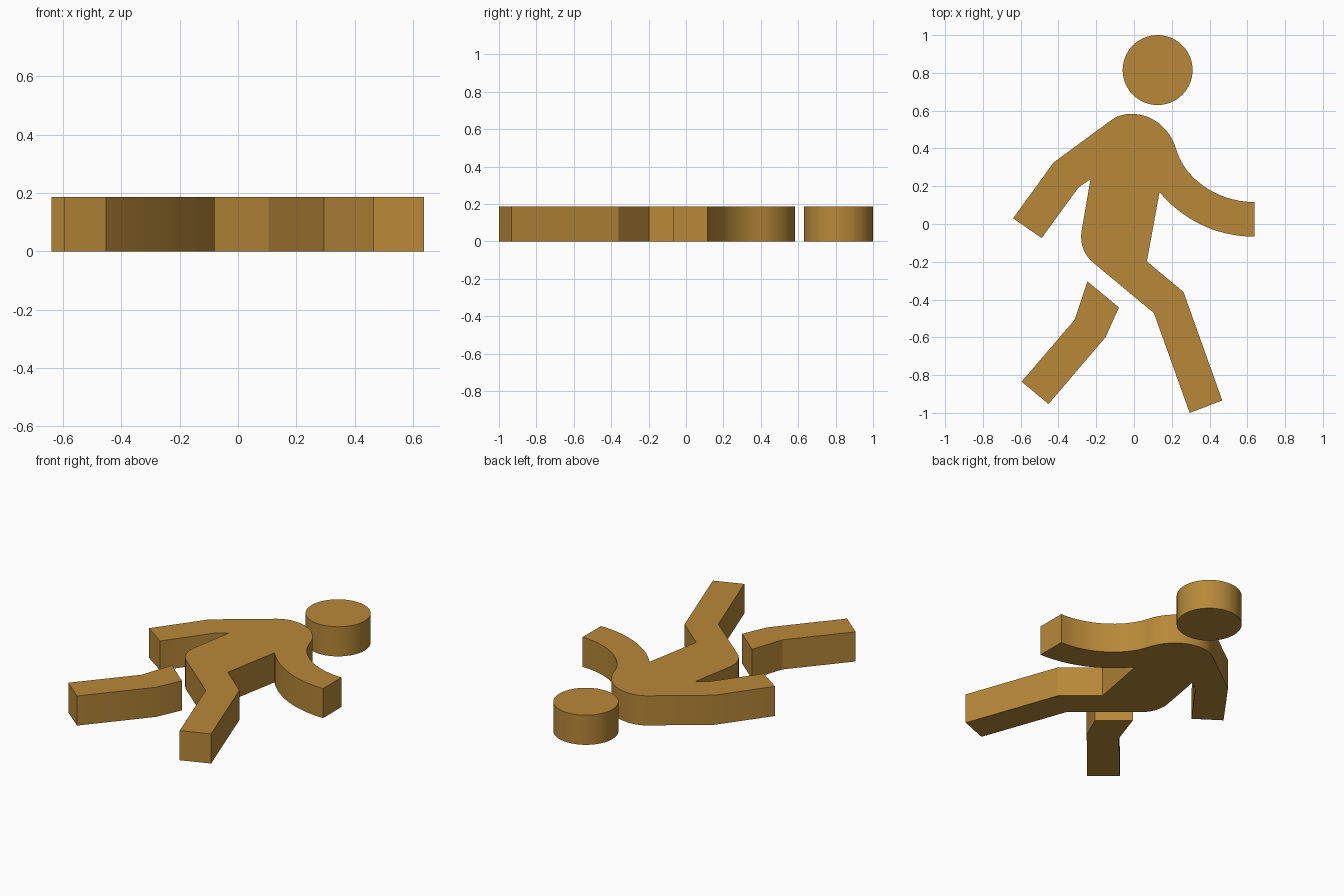
import bpy, bmesh
from math import radians
from mathutils.geometry import interpolate_bezier

if "Cube" in bpy.data.objects:
    bpy.data.objects.remove(bpy.data.objects["Cube"])

THICK = 0.186
mat = bpy.data.materials.new("ochre")
mat.diffuse_color = (0.48, 0.25, 0.04, 1)
mat.use_nodes = True
mat.node_tree.nodes["Principled BSDF"].inputs["Base Color"].default_value = mat.diffuse_color


def curve(p0, h0, h1, p1, n=16):
    """Points along a cubic curve from p0 to p1."""
    pts = interpolate_bezier(*[(x, y, 0) for x, y in (p0, h0, h1, p1)], n)
    return [(p.x, p.y) for p in pts]


def finish(obj, name):
    obj.name = obj.data.name = name
    obj.data.materials.append(mat)
    obj.data.shade_smooth()
    obj.data.set_sharp_from_angle(angle=radians(20))


def plate(name, outline):
    """Closed flat outline extruded up from the floor."""
    bm = bmesh.new()
    face = bm.faces.new([bm.verts.new((x, y, 0)) for x, y in outline])
    top = bmesh.ops.extrude_face_region(bm, geom=[face], use_keep_orig=True)["geom"]
    bmesh.ops.translate(bm, vec=(0, 0, THICK),
                        verts=[v for v in top if isinstance(v, bmesh.types.BMVert)])
    bmesh.ops.recalc_face_normals(bm, faces=bm.faces)
    mesh = bpy.data.meshes.new(name)
    bm.to_mesh(mesh)
    bm.free()
    obj = bpy.data.objects.new(name, mesh)
    bpy.context.collection.objects.link(obj)
    finish(obj, name)


# Round head disc
bpy.ops.mesh.primitive_cylinder_add(vertices=64, radius=0.185, depth=THICK,
                                    location=(0.125, 0.815, THICK / 2))
finish(bpy.context.object, "head")

# Torso with both arms and the leading leg, clockwise from the left hand
body = [(-0.64, 0.03), (-0.426, 0.325)]
body += curve((-0.12, 0.55), (-0.085, 0.575), (-0.05, 0.583), (-0.01, 0.583), 8)
body += curve((-0.01, 0.583), (0.105, 0.58), (0.195, 0.50), (0.225, 0.39))[1:]
body += curve((0.225, 0.39), (0.27, 0.24), (0.44, 0.116), (0.638, 0.116))[1:]
body += curve((0.638, -0.067), (0.44, -0.067), (0.26, 0.02), (0.135, 0.169))
body += [(0.068, -0.198), (0.262, -0.36), (0.467, -0.934), (0.295, -1.0), (0.105, -0.471)]
body += curve((-0.214, -0.206), (-0.27, -0.16), (-0.285, -0.10), (-0.278, -0.04), 12)
body += [(-0.23, 0.238), (-0.294, 0.193), (-0.489, -0.074)]
plate("body", body)

# Separate trailing leg
plate("trailing_leg", [(-0.246, -0.304), (-0.08, -0.442), (-0.15, -0.598),
                       (-0.452, -0.953), (-0.595, -0.835), (-0.315, -0.508)])
